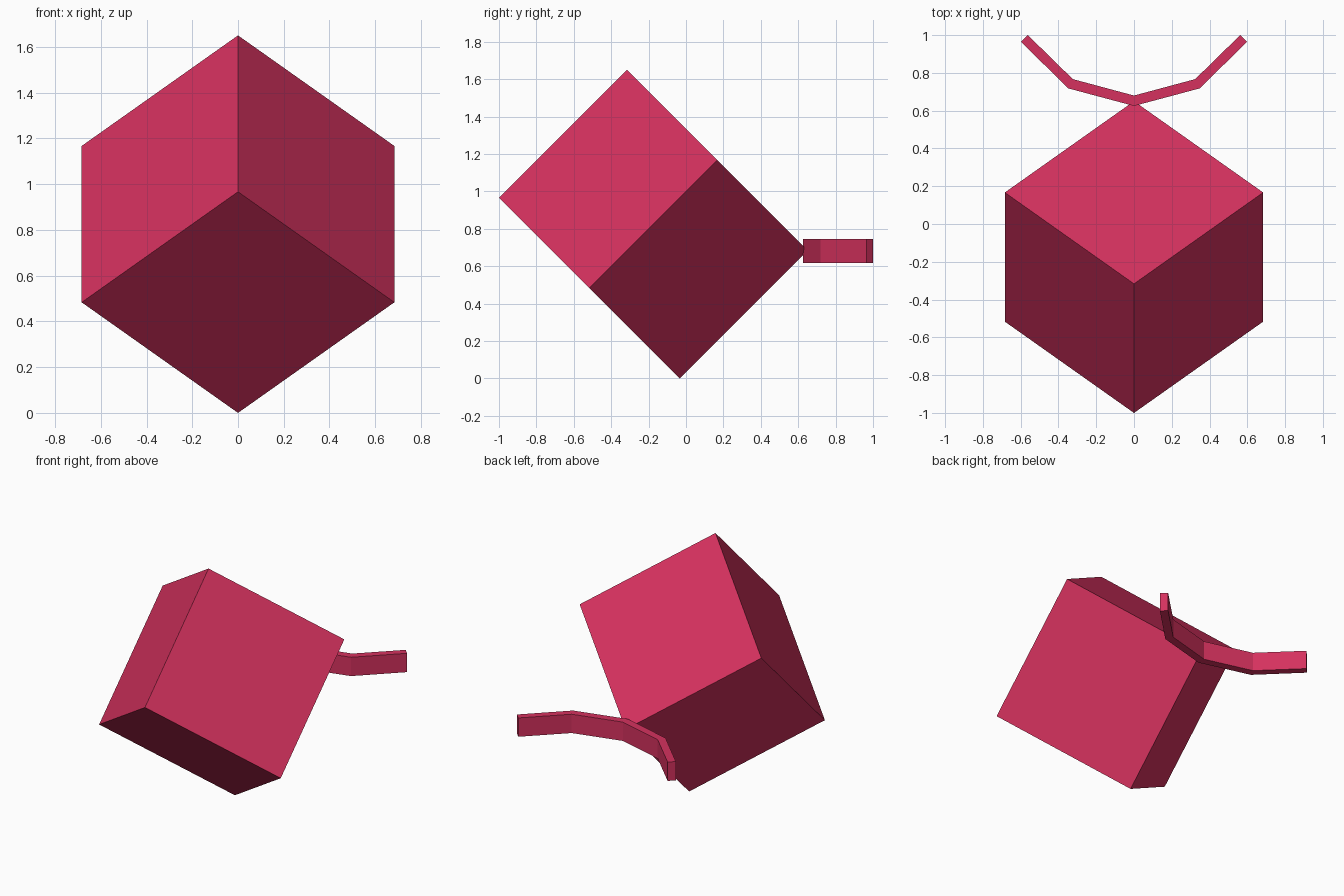
import bpy, math
from mathutils import Matrix

if "Cube" in bpy.data.objects:
    bpy.data.objects.remove(bpy.data.objects["Cube"])

crimson = bpy.data.materials.new("crimson")
crimson.diffuse_color = (0.665, 0.031, 0.113, 1)
crimson.use_nodes = True
crimson.node_tree.nodes["Principled BSDF"].inputs["Base Color"].default_value = crimson.diffuse_color

# Cube turned 45 degrees and tipped on to one corner
SIDE = 0.967
bpy.ops.mesh.primitive_cube_add(size=SIDE)
cube = bpy.context.object
cube.name = "tilted_cube"
cube.matrix_world = (Matrix.Translation((0, -0.175, SIDE / 2 * (1 + math.sqrt(0.5))))
                     @ Matrix.Rotation(math.radians(-45), 4, 'X')
                     @ Matrix.Rotation(math.radians(45), 4, 'Z'))
cube.data.materials.append(crimson)

# Bent strip behind the cube: inner and outer outline, mirrored in x
inner = [(0, 0.625), (0.348, 0.718), (0.598, 0.964)]
outer = [(0, 0.68), (0.324, 0.767), (0.562, 1.0)]


def mirrored(half):
    return [(-x, y) for x, y in half[:0:-1]] + half


Z0, Z1 = 0.617, 0.745
verts, faces = [], []
for (xi, yi), (xo, yo) in zip(mirrored(inner), mirrored(outer)):
    verts += [(xi, yi, Z0), (xo, yo, Z0), (xo, yo, Z1), (xi, yi, Z1)]
n = len(verts) // 4
for i in range(n - 1):
    for k in range(4):
        a, b = i * 4 + k, i * 4 + (k + 1) % 4
        faces.append((a, a + 4, b + 4, b))
faces += [(0, 1, 2, 3), tuple(range(4 * n - 1, 4 * n - 5, -1))]
mesh = bpy.data.meshes.new("curved_strip")
mesh.from_pydata(verts, [], faces)
mesh.materials.append(crimson)
strip = bpy.data.objects.new("curved_strip", mesh)
bpy.context.collection.objects.link(strip)

# Outward normals
bpy.ops.object.select_all(action='DESELECT')
strip.select_set(True)
bpy.context.view_layer.objects.active = strip
bpy.ops.object.mode_set(mode='EDIT')
bpy.ops.mesh.select_all(action='SELECT')
bpy.ops.mesh.normals_make_consistent(inside=False)
bpy.ops.object.mode_set(mode='OBJECT')
